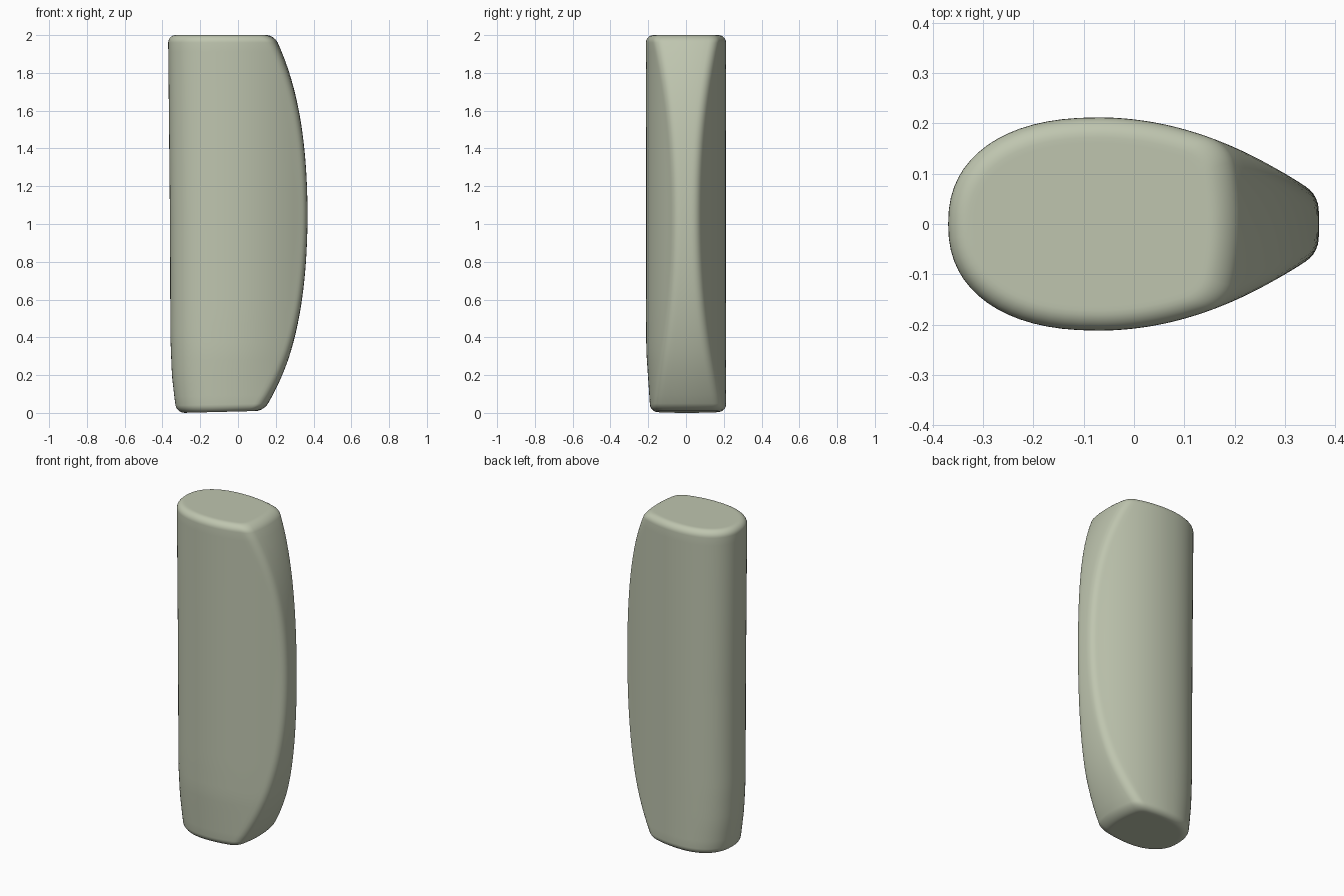
import bpy
import bmesh
import math

if "Cube" in bpy.data.objects:
    bpy.data.objects.remove(bpy.data.objects["Cube"], do_unlink=True)

HEIGHT, HALF, MID = 2.0, 0.212, -0.07
EDGE = 0.04          # rounding radius of the top and bottom rims


def interp(z, pts):
    for (a, u), (b, v) in zip(pts, pts[1:]):
        if z <= b:
            return u + (v - u) * max(0, (z - a) / (b - a))
    return pts[-1][1]


def left_limit(z):
    return interp(z, [(0, -.322), (.05, -.333), (.2, -.35), (.4, -.358), (1, -.36), (2, -.37)])


def right_limit(z):
    d = (z - 1.05) ** 2
    return 0.368 - 0.13 * d - 0.073 * d * d


def half_width(x):
    return HALF - 0.82 * (x - MID) ** 2


def half_outline(z):
    """Back half of the section, from the rounded left end to the bowed right end."""
    pts = []
    reach = MID - left_limit(z)
    for i in range(17):
        a = math.pi / 2 * i / 16
        pts.append((MID - reach * math.cos(a) ** (2 / 2.3), HALF * math.sin(a) ** (2 / 2.3)))
    end = right_limit(z)
    bow = lambda y: end - 0.8 * y * y
    corner_y = half_width(end - 0.015)
    corner_x = bow(corner_y)
    r = 0.035
    start = corner_x - r
    for i in range(1, 13):
        x = MID + (start - MID) * i / 12
        pts.append((x, half_width(x)))
    # soft corner between the long side and the bowed face
    p0, p2 = pts[-1], (bow(corner_y - r), corner_y - r)
    for i in range(1, 7):
        t = i / 6
        pts.append(tuple((1 - t) ** 2 * a + 2 * t * (1 - t) * c + t * t * b
                         for a, c, b in zip(p0, (corner_x, corner_y), p2)))
    for i in range(1, 5):
        y = p2[1] * (1 - i / 4)
        pts.append((bow(y), y))
    return pts


def ring(bm, z, inset):
    back = half_outline(z)
    front = [(x, -y) for x, y in reversed(back[1:-1])]
    x0, x1 = back[0][0], back[-1][0]
    cx, hx = (x0 + x1) / 2, (x1 - x0) / 2
    taper = interp(z, [(0, .89), (.05, .905), (.32, .99), (.5, 1)])
    verts = []
    for x, y in back + front:
        y *= (1 - inset / HALF) * (taper if y < 0 else 1)
        x = cx + (x - cx) * (1 - inset / hx)
        tilt = 0.025 * (x + 0.3) * max(0, 1 - z / 0.3)   # sloping base
        verts.append(bm.verts.new((x, y, z + tilt)))
    return verts


# Heights and insets of the lofted sections, with rounded rims
arc = [math.pi / 2 * i / 7 for i in range(8)]
levels = [(0, EDGE + 0.01)]
levels += [(EDGE * (1 - math.sin(a)), EDGE * (1 - math.cos(a))) for a in reversed(arc)]
levels += [(EDGE + (HEIGHT - 2 * EDGE) * i / 40, 0) for i in range(1, 40)]
levels += [(HEIGHT - EDGE * (1 - math.sin(a)), EDGE * (1 - math.cos(a))) for a in arc]
levels += [(HEIGHT, EDGE + 0.01)]

bm = bmesh.new()
rings = [ring(bm, z, e) for z, e in levels]
for lo, hi in zip(rings, rings[1:]):
    n = len(lo)
    for i in range(n):
        bm.faces.new((lo[i], lo[(i + 1) % n], hi[(i + 1) % n], hi[i]))
bm.faces.new(rings[0])
bm.faces.new(rings[-1])
bmesh.ops.recalc_face_normals(bm, faces=bm.faces)

mesh = bpy.data.meshes.new("body")
bm.to_mesh(mesh)
bm.free()
body = bpy.data.objects.new("body", mesh)
bpy.context.collection.objects.link(body)

# Pale sage finish
sage = bpy.data.materials.new("pale sage")
sage.use_nodes = True
colour = (0.52, 0.56, 0.43, 1)
sage.diffuse_color = colour
sage.node_tree.nodes["Principled BSDF"].inputs["Base Color"].default_value = colour
mesh.materials.append(sage)

bpy.context.view_layer.objects.active = body
body.select_set(True)
bpy.ops.object.shade_smooth_by_angle(angle=math.radians(40))
